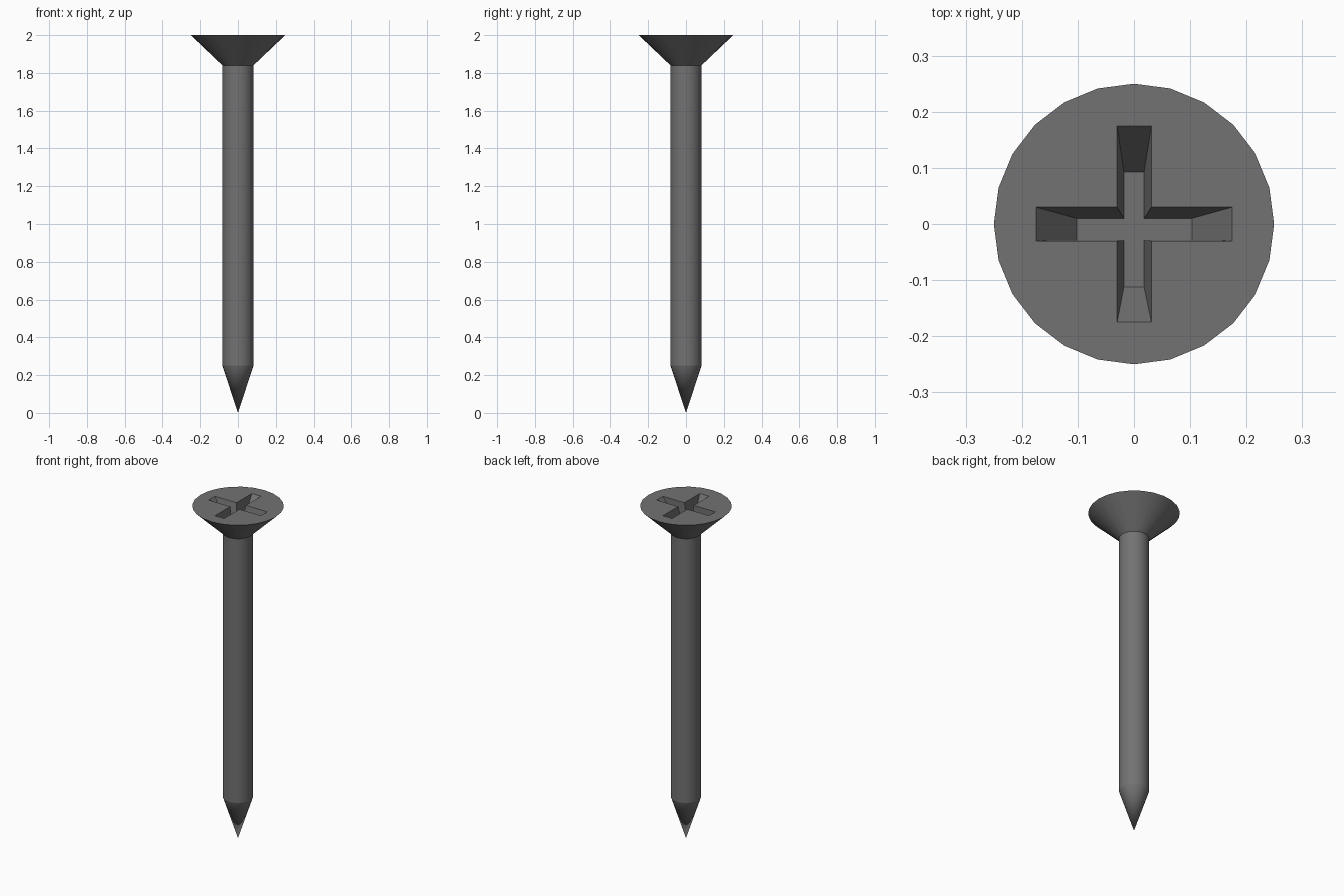
import bpy, bmesh, math

cube = bpy.data.objects.get("Cube")
if cube:
    bpy.data.objects.remove(cube, do_unlink=True)

SIDES = 24
TOP = 2.0
DEPTH = 0.1

steel = bpy.data.materials.new("dark_grey_steel")
steel.use_nodes = True
steel.diffuse_color = (0.17, 0.17, 0.17, 1)
steel.node_tree.nodes["Principled BSDF"].inputs["Base Color"].default_value = steel.diffuse_color


def make_object(name, bm):
    bmesh.ops.recalc_face_normals(bm, faces=bm.faces)
    mesh = bpy.data.meshes.new(name)
    bm.to_mesh(mesh)
    bm.free()
    mesh.materials.append(steel)
    obj = bpy.data.objects.new(name, mesh)
    bpy.context.collection.objects.link(obj)
    return obj


def lathe(name, tip_z, profile):
    """Closed turned body: a pointed tip, then (radius, z) rings, then a flat cap."""
    bm = bmesh.new()
    tip = bm.verts.new((0, 0, tip_z))
    rings = []
    for r, z in profile:
        rings.append([bm.verts.new((r * math.cos(a), r * math.sin(a), z))
                      for a in (math.tau * i / SIDES for i in range(SIDES))])
    for i in range(SIDES):
        j = (i + 1) % SIDES
        bm.faces.new((tip, rings[0][j], rings[0][i]))
        for lo, hi in zip(rings, rings[1:]):
            bm.faces.new((lo[i], lo[j], hi[j], hi[i]))
    bm.faces.new(rings[-1])
    return make_object(name, bm)


def slot_cutter(name, rim, floor):
    """Tapered slot; rim and floor are (x0, x1, y0, y1), run on a little above the top."""
    over = 0.2
    above = [r + (r - f) * over for r, f in zip(rim, floor)]
    bm = bmesh.new()
    loops = []
    for (x0, x1, y0, y1), z in ((floor, TOP - DEPTH), (above, TOP + DEPTH * over)):
        loops.append([bm.verts.new((x, y, z))
                      for x, y in ((x0, y0), (x1, y0), (x1, y1), (x0, y1))])
    for loop in loops:
        bm.faces.new(loop)
    for i in range(4):
        j = (i + 1) % 4
        bm.faces.new((loops[0][i], loops[0][j], loops[1][j], loops[1][i]))
    obj = make_object(name, bm)
    obj.hide_render = True
    return obj


# Pointed shank with a countersunk head
screw = lathe("screw_shank_and_head", 0, [(0.082, 0.25), (0.082, 1.84), (0.25, TOP)])

# Cross recess
cutters = [
    slot_cutter("slot_across", (-0.175, 0.175, -0.03, 0.03), (-0.102, 0.103, -0.029, 0.01)),
    slot_cutter("slot_along", (-0.03, 0.031, -0.175, 0.175), (-0.018, 0.018, -0.112, 0.093)),
]
bpy.ops.object.select_all(action='DESELECT')
bpy.context.view_layer.objects.active = screw
screw.select_set(True)
for cutter in cutters:
    mod = screw.modifiers.new(cutter.name, 'BOOLEAN')
    mod.operation = 'DIFFERENCE'
    mod.solver = 'EXACT'
    mod.object = cutter
    bpy.ops.object.modifier_apply(modifier=mod.name)
    bpy.data.objects.remove(cutter, do_unlink=True)

# Smooth round sides, crisp rims
bpy.ops.object.shade_smooth_by_angle(angle=math.radians(16.5))
